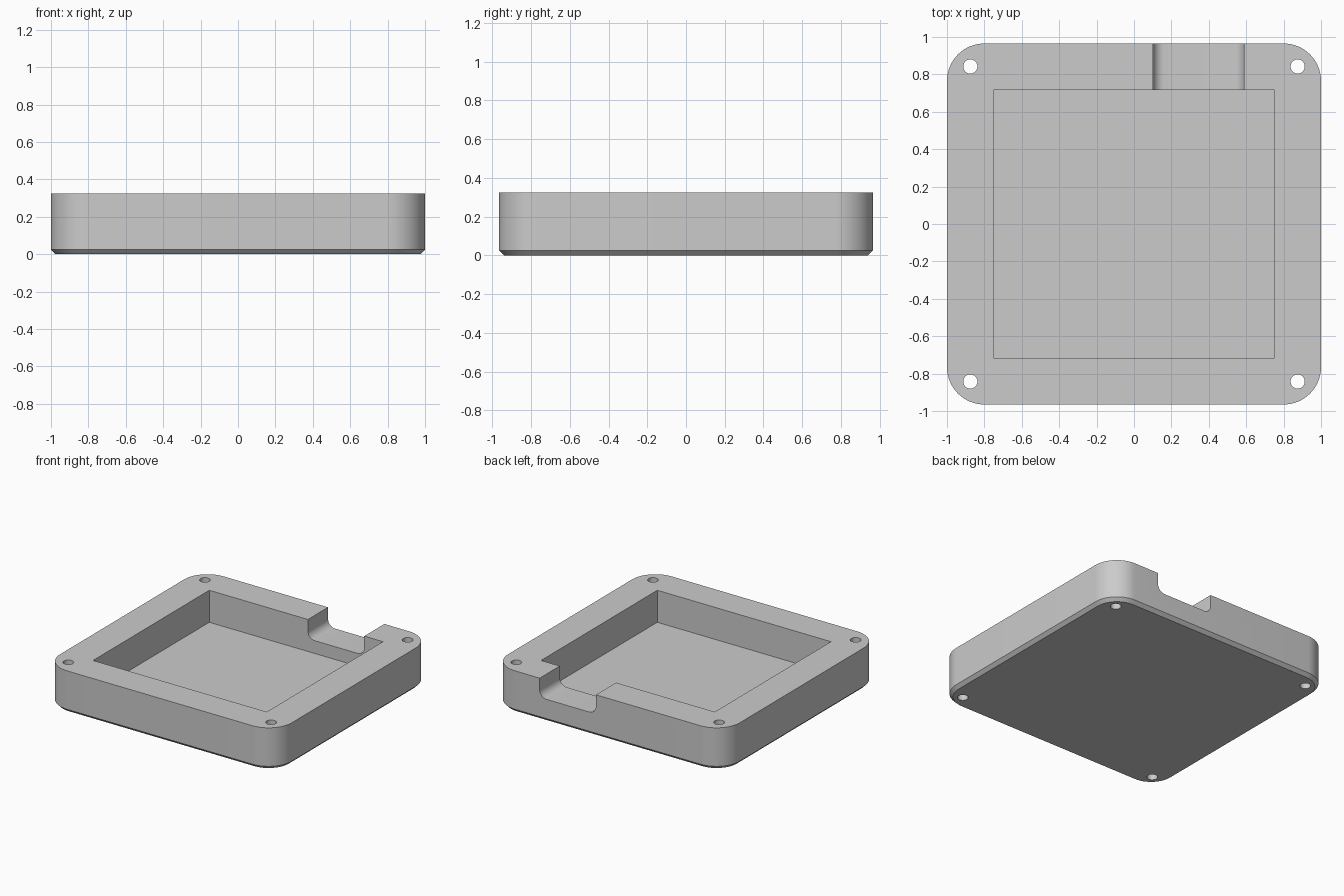
import bpy, bmesh
from math import sin, cos, pi
from mathutils import Vector

if "Cube" in bpy.data.objects:
    bpy.data.objects.remove(bpy.data.objects["Cube"], do_unlink=True)

# Overall dimensions
HALF_X, HALF_Y, HEIGHT = 1.0, 0.965, 0.325
CORNER, CHAMFER = 0.2, 0.025
POCKET_X, POCKET_Y, FLOOR = 0.75, 0.717, 0.075
NOTCH_L, NOTCH_R, NOTCH_Z, FILLET = 0.102, 0.588, 0.175, 0.06
HOLE_X, HOLE_Y, HOLE_R = 0.875, 0.842, 0.038

grey = bpy.data.materials.new("light grey")
grey.use_nodes = True
colour = (0.6, 0.6, 0.6, 1)
grey.diffuse_color = colour
grey.node_tree.nodes["Principled BSDF"].inputs["Base Color"].default_value = colour


def arc(cx, cy, r, start, steps=16):
    """Quarter circle, counter-clockwise from the start angle."""
    return [(cx + r * cos(start + pi / 2 * i / steps),
             cy + r * sin(start + pi / 2 * i / steps)) for i in range(steps + 1)]


def rounded_rect(hx, hy, r):
    x, y = hx - r, hy - r
    return (arc(x, y, r, 0) + arc(-x, y, r, pi / 2)
            + arc(-x, -y, r, pi) + arc(x, -y, r, 3 * pi / 2))


def loft(name, rings):
    """Closed solid through matching rings of points."""
    bm = bmesh.new()
    loops = [[bm.verts.new(p) for p in ring] for ring in rings]
    for a, b in zip(loops, loops[1:]):
        for i in range(len(a)):
            j = (i + 1) % len(a)
            bm.faces.new((a[i], a[j], b[j], b[i]))
    bm.faces.new(loops[0][::-1])
    bm.faces.new(loops[-1])
    bmesh.ops.recalc_face_normals(bm, faces=bm.faces)
    mesh = bpy.data.meshes.new(name)
    bm.to_mesh(mesh)
    bm.free()
    mesh.materials.append(grey)
    obj = bpy.data.objects.new(name, mesh)
    bpy.context.collection.objects.link(obj)
    return obj


def upright(outline, z):
    return [Vector((x, y, z)) for x, y in outline]


# Rounded block with a chamfered bottom edge
outer = rounded_rect(HALF_X, HALF_Y, CORNER)
inner = rounded_rect(HALF_X - CHAMFER, HALF_Y - CHAMFER, CORNER - CHAMFER)
body = loft("case_base", [upright(inner, 0), upright(outer, CHAMFER),
                          upright(outer, HEIGHT)])

# Square pocket
px, py = POCKET_X, POCKET_Y
square = [(px, py), (-px, py), (-px, -py), (px, -py)]
cutters = [loft("pocket_cutter", [upright(square, FLOOR), upright(square, 1)])]

# Cable notch through the back wall, with filleted bottom corners
profile = (arc(NOTCH_L + FILLET, NOTCH_Z + FILLET, FILLET, pi, 10)
           + arc(NOTCH_R - FILLET, NOTCH_Z + FILLET, FILLET, 3 * pi / 2, 10)
           + [(NOTCH_R, 1), (NOTCH_L, 1)])
cutters.append(loft("notch_cutter", [[Vector((x, y, z)) for x, z in profile]
                                     for y in (0.5, 1.2)]))

# Four screw holes
for sx in (-1, 1):
    for sy in (-1, 1):
        circle = [(sx * HOLE_X + HOLE_R * cos(pi * i / 16),
                   sy * HOLE_Y + HOLE_R * sin(pi * i / 16)) for i in range(32)]
        cutters.append(loft("hole_cutter", [upright(circle, -0.5), upright(circle, 1)]))

# Cut everything out of the block
bpy.ops.object.select_all(action='DESELECT')
body.select_set(True)
bpy.context.view_layer.objects.active = body
for cutter in cutters:
    cutter.hide_render = True
    mod = body.modifiers.new("cut", 'BOOLEAN')
    mod.operation = 'DIFFERENCE'
    mod.solver = 'EXACT'
    mod.object = cutter
    bpy.ops.object.modifier_apply(modifier=mod.name)
    bpy.data.objects.remove(cutter, do_unlink=True)

bpy.ops.object.shade_smooth_by_angle(angle=pi / 6)
